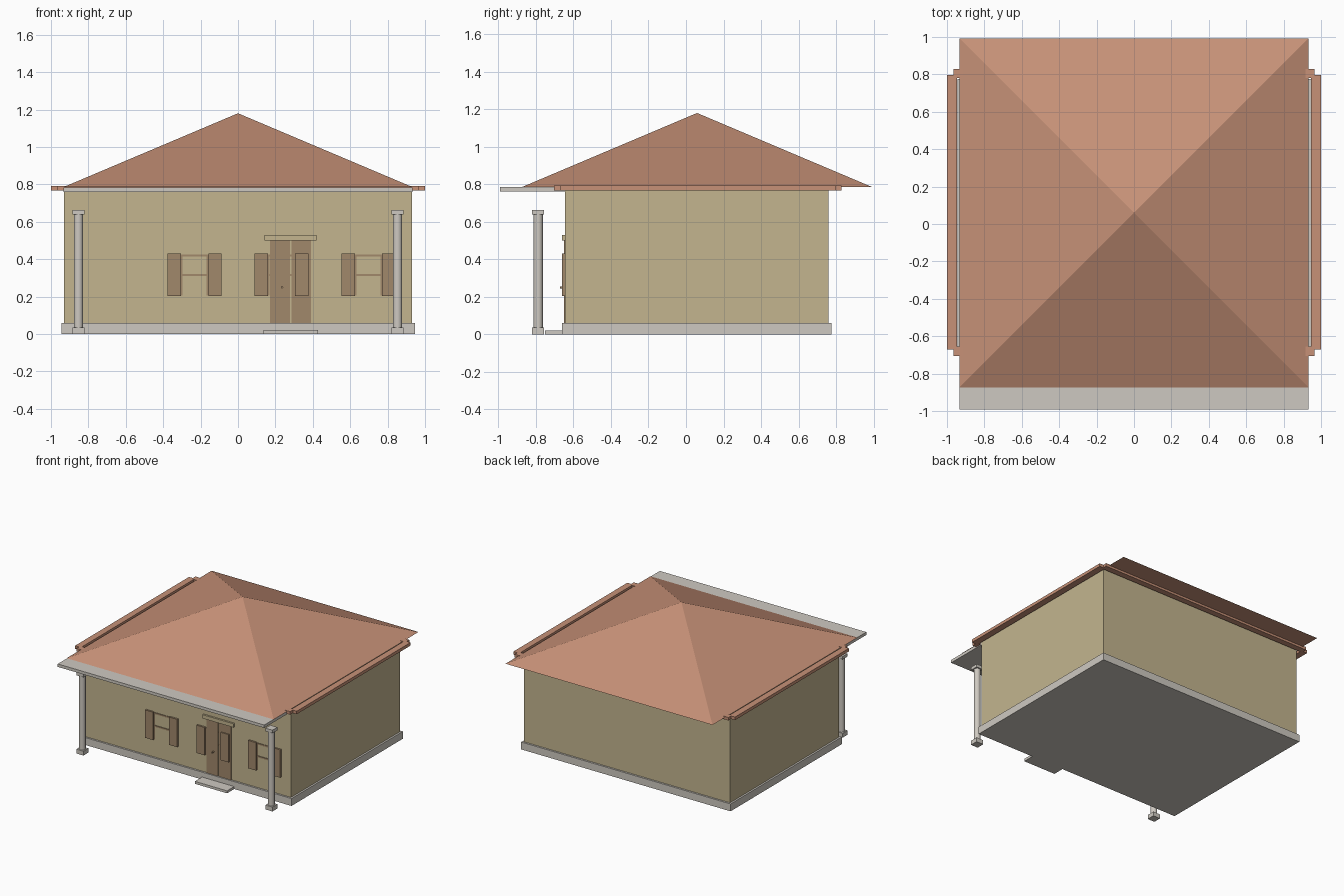
import bpy, math

cube = bpy.data.objects.get("Cube")
if cube:
    bpy.data.objects.remove(cube, do_unlink=True)


def material(name, rgb):
    lin = [((c / 255 + 0.055) / 1.055) ** 2.4 for c in rgb]
    m = bpy.data.materials.new(name)
    m.use_nodes = True
    m.diffuse_color = (*lin, 1)
    m.node_tree.nodes["Principled BSDF"].inputs["Base Color"].default_value = (*lin, 1)
    return m


STUCCO = material("stucco_tan", (195, 181, 143))
STONE = material("pale_stone", (206, 201, 193))
TILE = material("terracotta", (199, 145, 119))
WOOD = material("brown_wood", (161, 136, 107))


def box(name, x, y, z, mat):
    """Box from (min, max) pairs."""
    mid = [(a + b) / 2 for a, b in (x, y, z)]
    bpy.ops.mesh.primitive_cube_add(size=1, location=mid)
    ob = bpy.context.object
    ob.name = name
    ob.scale = [b - a for a, b in (x, y, z)]
    bpy.ops.object.transform_apply(location=False, rotation=False, scale=True)
    ob.data.materials.append(mat)
    return ob


def cylinder(name, radius, depth, loc, mat, rot=(0, 0, 0)):
    bpy.ops.mesh.primitive_cylinder_add(vertices=20, radius=radius, depth=depth,
                                        location=loc, rotation=rot)
    ob = bpy.context.object
    ob.name = name
    ob.data.materials.append(mat)
    bpy.ops.object.shade_smooth_by_angle()
    return ob


# House body and plinth
FRONT = -0.645
box("plinth", (-0.945, 0.945), (-0.66, 0.775), (0, 0.06), STONE)
box("walls", (-0.93, 0.93), (FRONT, 0.76), (0.06, 0.783), STUCCO)

# Pyramid roof
half, cy, eave, peak = 0.934, 0.059, 0.785, 1.18
bpy.ops.mesh.primitive_cone_add(vertices=4, radius1=half * math.sqrt(2), radius2=0,
                                depth=peak - eave, location=(0, cy, (eave + peak) / 2),
                                rotation=(0, 0, math.pi / 4))
roof = bpy.context.object
roof.name = "roof"
roof.data.materials.append(TILE)

# Eave moulding running around the house
band = (0.767, 0.792)
for side, s in (("left", 1), ("right", -1)):
    box("eave_band_" + side, sorted((s * 0.947, s * 1.0)), (-0.672, 0.797), band, TILE)
box("eave_band_front", (-0.965, 0.965), (-0.705, -0.656), band, TILE)
box("eave_band_back", (-0.965, 0.965), (0.781, 0.83), band, TILE)

# Porch canopy and columns
box("porch_canopy", (-0.932, 0.932), (-0.993, FRONT), (0.76, 0.784), STONE)
for side, s in (("left", 1), ("right", -1)):
    x, y, r = s * 0.853, -0.788, 0.032
    box("column_base_" + side, (x - r, x + r), (y - r, y + r), (0, 0.035), STONE)
    box("column_cap_" + side, (x - r, x + r), (y - r, y + r), (0.638, 0.663), STONE)
    cylinder("column_shaft_" + side, 0.025, 0.61, (x, y, 0.337), STONE)

# Double door, lintel, handle and doorstep
door_x = 0.281
for side, s in (("left", 1), ("right", -1)):
    box("door_leaf_" + side, sorted((door_x + s * 0.004, door_x + s * 0.11)),
        (-0.651, FRONT), (0.06, 0.5), WOOD)
box("door_lintel", (door_x - 0.14, door_x + 0.14), (-0.66, FRONT), (0.5, 0.53), STUCCO)
cylinder("door_handle", 0.006, 0.025, (door_x - 0.045, -0.66, 0.25), WOOD, (math.pi / 2, 0, 0))
box("doorstep", (0.137, 0.428), (-0.752, -0.66), (0, 0.02), STONE)

# Windows with shutters
for i, x in enumerate((-0.232, 0.233, 0.698)):
    for side, s in (("left", 1), ("right", -1)):
        box(f"shutter_{side}_{i}", sorted((x + s * 0.073, x + s * 0.145)),
            (-0.66, FRONT), (0.203, 0.43), WOOD)
        box(f"window_stile_{side}_{i}", sorted((x + s * 0.064, x + s * 0.073)),
            (-0.65, FRONT), (0.205, 0.425), WOOD)
    for name, z in (("top", 0.419), ("middle", 0.315)):
        box(f"window_rail_{name}_{i}", (x - 0.07, x + 0.07),
            (-0.65, FRONT), (z - 0.006, z + 0.006), WOOD)
